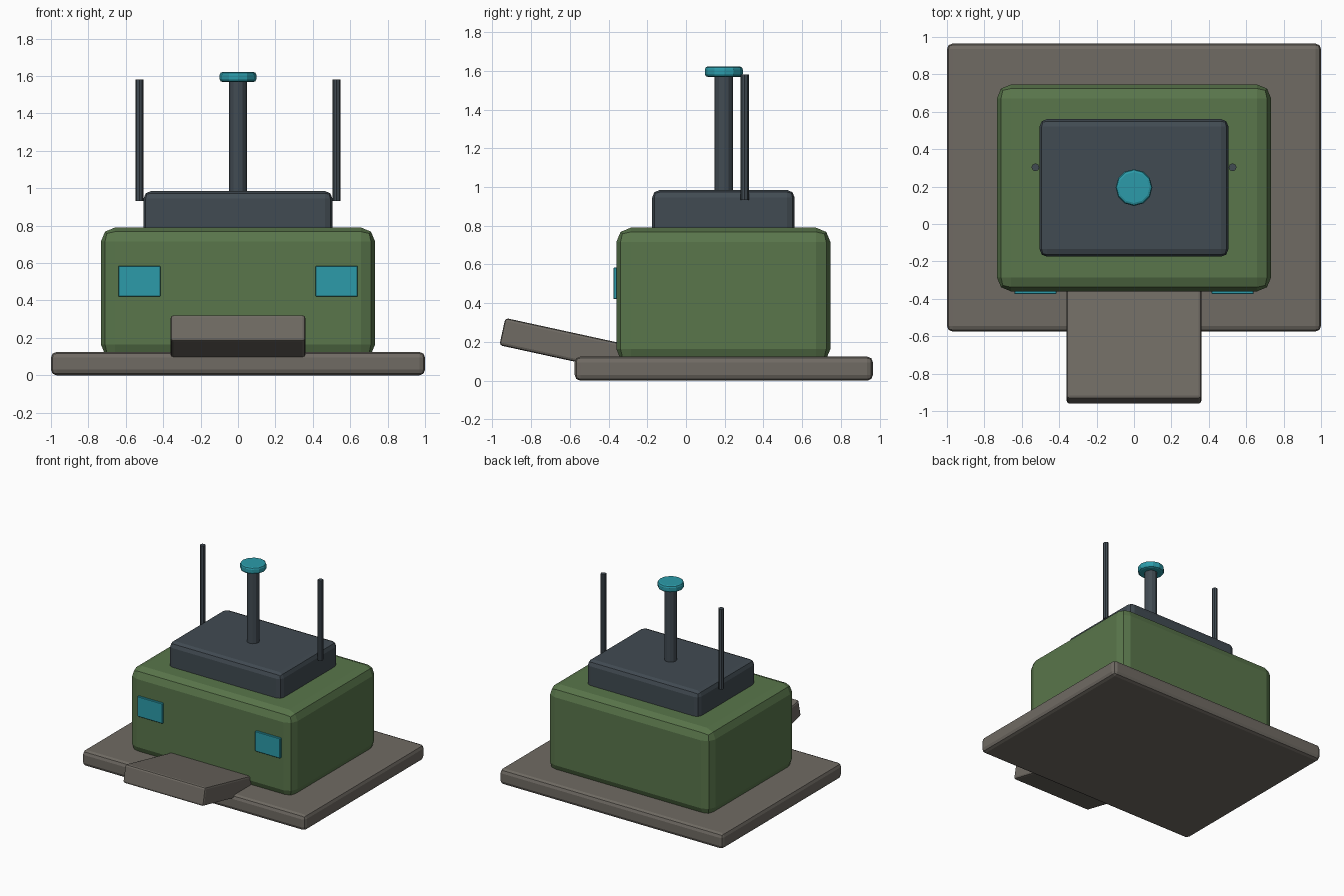
import bpy, bmesh, math
from mathutils import Matrix

if "Cube" in bpy.data.objects:
    bpy.data.objects.remove(bpy.data.objects["Cube"])


def material(name, rgb):
    m = bpy.data.materials.new(name)
    m.diffuse_color = (*rgb, 1)
    m.use_nodes = True
    m.node_tree.nodes["Principled BSDF"].inputs["Base Color"].default_value = m.diffuse_color
    return m


GREEN = material("green_paint", (0.10, 0.18, 0.07))
STONE = material("warm_grey", (0.16, 0.145, 0.125))
DARK = material("dark_metal", (0.053, 0.07, 0.085))
TEAL = material("teal_glow", (0.025, 0.33, 0.40))


def finish(name, bm, mat, loc, bevel, segs, tilt=0):
    if bevel:
        # bevel only real corners, so cylinder sides stay intact
        edges = [e for e in bm.edges if e.calc_face_angle(0) > math.radians(60)]
        bmesh.ops.bevel(bm, geom=edges, offset=bevel, segments=segs,
                        profile=0.5, affect='EDGES')
    me = bpy.data.meshes.new(name)
    bm.to_mesh(me)
    bm.free()
    me.materials.append(mat)
    ob = bpy.data.objects.new(name, me)
    ob.location = loc
    ob.rotation_euler.x = tilt
    bpy.context.collection.objects.link(ob)
    return ob


def box(name, mat, loc, size, bevel, segs=2, tilt=0):
    bm = bmesh.new()
    bmesh.ops.create_cube(bm, size=1, matrix=Matrix.Diagonal((*size, 1)))
    return finish(name, bm, mat, loc, bevel, segs, tilt)


def rod(name, mat, x, y, z0, z1, radius, sides, bevel=0, segs=2):
    bm = bmesh.new()
    bmesh.ops.create_cone(bm, cap_ends=True, segments=sides, radius1=radius,
                          radius2=radius, depth=z1 - z0)
    return finish(name, bm, mat, (x, y, (z0 + z1) / 2), bevel, segs)


# Ground slab, main hull and roof block
box("base_slab", STONE, (0, 0.195, 0.0625), (2.0, 1.54, 0.125), 0.03)
box("main_body", GREEN, (0, 0.193, 0.44), (1.466, 1.106, 0.70), 0.075)
box("roof_block", DARK, (0, 0.193, 0.865), (1.01, 0.736, 0.24), 0.04)

# Entry ramp, tipped up towards the front
box("front_ramp", STONE, (0, -0.606, 0.179), (0.72, 0.70, 0.144), 0.015,
    tilt=math.radians(-12.3))

# Central mast with disc
rod("mast", DARK, 0, 0.195, 0.95, 1.58, 0.047, 12)
rod("mast_disc", TEAL, 0, 0.195, 1.568, 1.622, 0.098, 12, 0.015)

# Paired antennas and front windows
for side, s in (("left", -1), ("right", 1)):
    rod(f"antenna_{side}", DARK, s * 0.527, 0.303, 0.933, 1.582, 0.021, 8)
    box(f"window_{side}", TEAL, (s * 0.527, -0.357, 0.503),
        (0.226, 0.036, 0.164), 0.004, 1)
